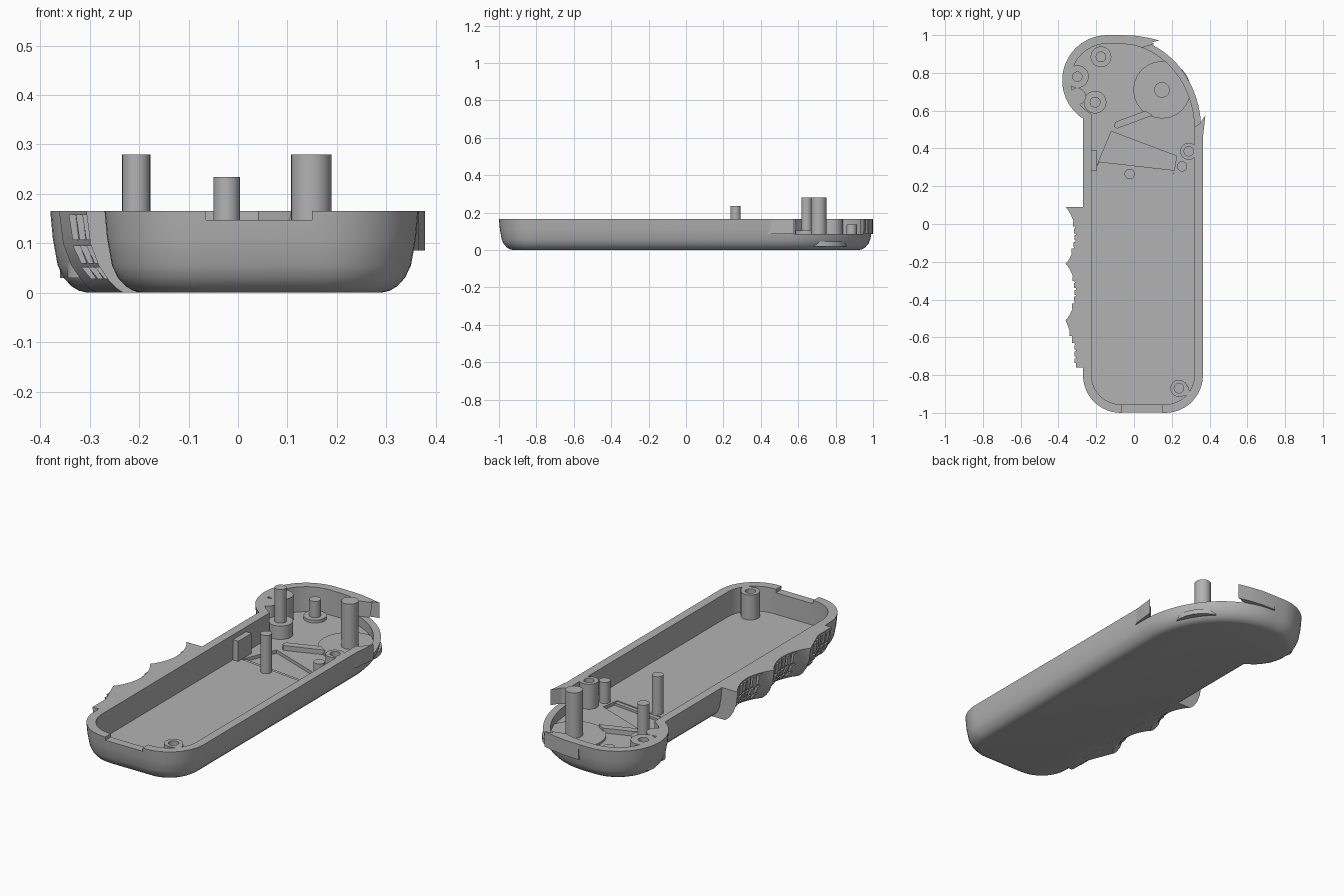
import bpy, bmesh, math
from mathutils import Vector

cube = bpy.data.objects.get("Cube")
if cube:
    bpy.data.objects.remove(cube, do_unlink=True)

RIM, FLOOR, WALL = 0.165, 0.035, 0.045

grey = bpy.data.materials.new("plain_grey")
grey.use_nodes = True
grey.diffuse_color = (0.45, 0.45, 0.45, 1)
grey.node_tree.nodes["Principled BSDF"].inputs["Base Color"].default_value = (0.45, 0.45, 0.45, 1)


def arc(cx, cy, rx, ry, a0, a1, n):
    angles = [math.radians(a0 + (a1 - a0) * i / n) for i in range(n + 1)]
    return [Vector((cx + rx * math.cos(a), cy + ry * math.sin(a))) for a in angles]


def inset(pts, d):
    """Move a counter-clockwise outline inward by d."""
    out = []
    for i, p in enumerate(pts):
        e1 = (p - pts[i - 1]).normalized()
        e2 = (pts[(i + 1) % len(pts)] - p).normalized()
        n = Vector((-e1.y, e1.x)) + Vector((-e2.y, e2.x))
        out.append(p + n * d / (1 + e1.dot(e2)))
    return out


def loft(name, layers):
    """Closed solid through a stack of (outline, z) loops, bottom first."""
    bm = bmesh.new()
    loops = [[bm.verts.new((p[0], p[1], z)) for p in pts] for pts, z in layers]
    for lo, hi in zip(loops, loops[1:]):
        for i in range(len(lo)):
            j = (i + 1) % len(lo)
            bm.faces.new((lo[i], lo[j], hi[j], hi[i]))
    bm.faces.new(loops[0][::-1])
    bm.faces.new(loops[-1])
    bmesh.ops.recalc_face_normals(bm, faces=bm.faces)
    me = bpy.data.meshes.new(name)
    bm.to_mesh(me)
    bm.free()
    ob = bpy.data.objects.new(name, me)
    bpy.context.collection.objects.link(ob)
    me.materials.append(grey)
    return ob


def prism(name, pts, z0, z1):
    return loft(name, [(pts, z0), (pts, z1)])


def rect(x0, x1, y0, y1):
    return [(x0, y0), (x1, y0), (x1, y1), (x0, y1)]


def cylinder(name, x, y, r, z0, z1):
    return prism(name, arc(x, y, r, r, 0, 345, 23), z0, z1)


def select(ob):
    bpy.ops.object.select_all(action='DESELECT')
    ob.select_set(True)
    bpy.context.view_layer.objects.active = ob


def cut(ob, cutter):
    cutter.hide_render = True
    mod = ob.modifiers.new("cut", 'BOOLEAN')
    mod.operation, mod.solver, mod.object = 'DIFFERENCE', 'EXACT', cutter
    select(ob)
    bpy.ops.object.modifier_apply(modifier=mod.name)
    bpy.data.objects.remove(cutter, do_unlink=True)


# Shell: long body with a wider rounded head, soft bottom edge
outline = (arc(-0.07, -0.8, 0.2, 0.2, 180, 270, 12)
           + arc(0.165, -0.8, 0.2, 0.2, 270, 360, 12)
           + arc(-0.08, 0.5, 0.445, 0.5, 0, 90, 24)
           + arc(-0.14, 0.76, 0.24, 0.24, 90, 237, 24))
profile = [(0.075, 0), (0.058, 0.004), (0.043, 0.013), (0.027, 0.03),
           (0.015, 0.055), (0.005, 0.11), (0, RIM)]
shell = loft("shell", [(inset(outline, d), z) for d, z in profile])
cut(shell, prism("cavity_cutter", inset(outline, WALL), FLOOR, 0.3))

# Openings in the wall: wheel gap at the head, cable notch at the front
gap = [(0.3, 0.5), (0.45, 0.6), (0.45, 1.1), (0.14, 1.1), (0.13, 0.96),
       (0.03, 0.93), (0.1, 0.8), (0.25, 0.7)]
cut(shell, prism("gap_cutter", gap, 0.085, 0.3))
cut(shell, prism("notch_cutter", rect(-0.065, 0.15, -1.1, -0.93), 0.147, 0.3))

# Slanted shallow pocket in the floor
pocket = [(-0.195, 0.31), (0.21, 0.265), (0.225, 0.36), (-0.12, 0.49)]
cut(shell, prism("pocket_cutter", pocket, 0.018, 0.1))
ledge = prism("pocket_ledge", [(-0.195, 0.31), (0.21, 0.265), (0.212, 0.285), (-0.185, 0.33)], 0.01, 0.03)

# Pointed wall ends on both sides of the gap
prism("side_hook", [(0.35, 0.42), (0.365, 0.46), (0.378, 0.575), (0.325, 0.5)], 0.085, RIM)
prism("top_hook", [(-0.08, 1.0), (-0.08, 0.955), (0.03, 0.945), (0.135, 0.972), (0.07, 0.987), (0, 0.998)],
      0.085, RIM)

# Solid posts
for name, x, y, r, top in [("wheel_post", 0.148, 0.71, 0.041, 0.28),
                           ("tall_post", -0.206, 0.645, 0.0285, 0.28),
                           ("short_post", -0.175, 0.885, 0.028, 0.135),
                           ("middle_post", -0.023, 0.265, 0.027, 0.234),
                           ("low_post", 0.255, 0.305, 0.027, 0.145)]:
    cylinder(name, x, y, r, 0.02, top)
cylinder("tall_post_collar", -0.206, 0.645, 0.06, 0.02, 0.105)
cylinder("short_post_collar", -0.175, 0.885, 0.055, 0.02, 0.05)

# Screw bosses with blind holes, joined to the wall
for name, x, y, r in [("head_boss", -0.3, 0.78, 0.06), ("side_boss", 0.29, 0.385, 0.045),
                      ("front_boss", 0.238, -0.87, 0.045)]:
    boss = cylinder(name, x, y, r, 0.03, RIM)
    cut(boss, cylinder("hole_cutter", x, y, 0.025, 0.08, 0.3))
prism("front_boss_web", [(0.25, -0.915), (0.3, -0.9), (0.285, -0.855), (0.27, -0.87)], 0.03, RIM)
cylinder("head_web", -0.3, 0.675, 0.045, 0.03, RIM)
prism("wall_block", rect(-0.23, -0.195, 0.28, 0.39), 0.03, 0.14)

# Raised wheel seat and its arm
cylinder("wheel_seat", 0.148, 0.71, 0.152, 0.02, FLOOR + 0.01)
prism("seat_arm", [(-0.09, 0.505), (0.1, 0.575), (0.06, 0.6), (-0.1, 0.54), (-0.105, 0.515)], 0.02, 0.06)


# Finger grip: three scallops lofted down the curved side
def grip_x(y):
    if y < -0.51:
        t = min((-0.51 - y) / 0.14, 1)
    else:
        t = math.sin(math.pi * (((0.09 - y) / 0.3) % 1)) ** 0.8
    return -0.362 + 0.055 * t


ys = [0.09 - 0.85 * i / 68 for i in range(69)]
sweep = [(0.075, 0.0), (0.062, 0.008), (0.045, 0.025), (0.025, 0.055), (0.008, 0.1), (0, RIM)]


def grip_loop(d):
    inner = -0.25 + 0.6 * d
    return [(grip_x(y) + d, y) for y in ys] + [(inner, -0.76), (inner, 0.09)]


loft("finger_grip", [(grip_loop(d), z) for d, z in sweep])
prism("grip_shoulder", [(-0.3, 0.09), (-0.3, 0), (-0.23, 0), (-0.23, 0.06), (-0.245, 0.09)], 0.1, RIM)

# Small raised squares on each scallop
for start in (0.0, -0.29, -0.58):
    for k in range(5):
        y = start - 0.036 * k
        for (d0, z0), (d1, z1) in zip(sweep[2:], sweep[3:]):
            x = grip_x(y)
            pad = 0.1 * (z1 - z0)
            loft("grip_pad", [(rect(x + d0 - 0.008, x + d0 + 0.02, y - 0.013, y + 0.013), z0 + pad),
                              (rect(x + d1 - 0.008, x + d1 + 0.02, y - 0.013, y + 0.013), z1 - pad)])

# Smooth the curved sides, keep hard edges
for ob in list(bpy.context.collection.objects):
    if ob.type == 'MESH' and grey.name in ob.data.materials:
        select(ob)
        bpy.ops.object.shade_smooth_by_angle(angle=math.radians(30))
